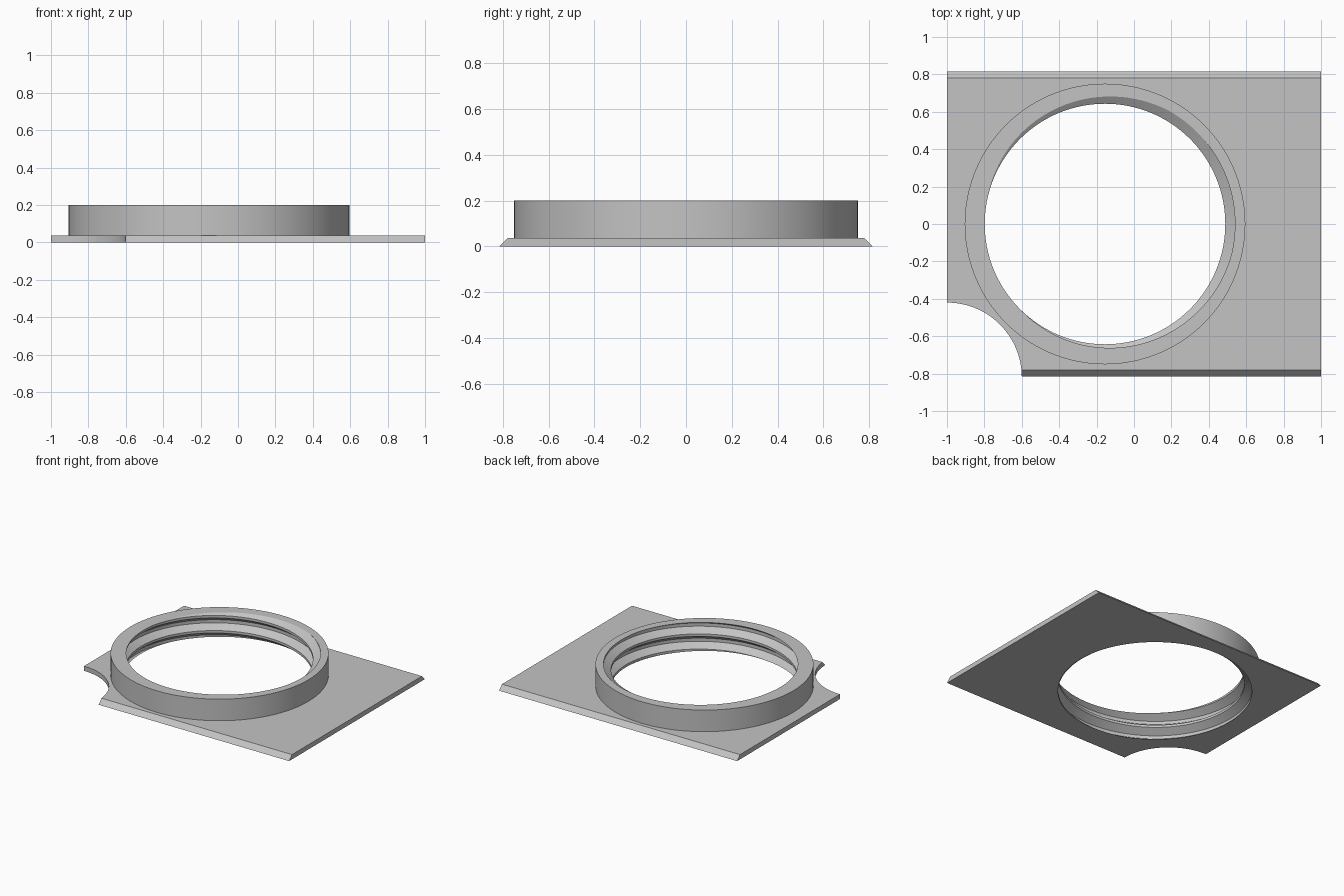
import bpy, bmesh
from math import sin, cos, pi, radians

cube = bpy.data.objects.get("Cube")
if cube:
    bpy.data.objects.remove(cube, do_unlink=True)

CENTRE_X = -0.155      # ring axis
OUTER_R = 0.75
BORE_R = 0.643
THREAD_DEPTH = 0.052
PITCH = 0.115
HEIGHT = 0.2
PLATE_T = 0.036
SEGMENTS = 160

grey = bpy.data.materials.new("plain grey")
grey.use_nodes = True
colour = (0.55, 0.55, 0.55, 1)
grey.diffuse_color = colour
grey.node_tree.nodes["Principled BSDF"].inputs["Base Color"].default_value = colour


def make_object(name, bm):
    bmesh.ops.recalc_face_normals(bm, faces=bm.faces)
    mesh = bpy.data.meshes.new(name)
    bm.to_mesh(mesh)
    bm.free()
    mesh.materials.append(grey)
    obj = bpy.data.objects.new(name, mesh)
    bpy.context.collection.objects.link(obj)
    return obj


def activate(obj):
    bpy.ops.object.select_all(action='DESELECT')
    obj.select_set(True)
    bpy.context.view_layer.objects.active = obj


def cut_round(target, x, y, radius):
    """Cut a vertical round hole through the target."""
    bm = bmesh.new()
    bmesh.ops.create_cone(bm, cap_ends=True, segments=SEGMENTS,
                          radius1=radius, radius2=radius, depth=1)
    bmesh.ops.translate(bm, verts=bm.verts, vec=(x, y, 0))
    cutter = make_object("cutter", bm)
    cutter.hide_render = True
    mod = target.modifiers.new("hole", 'BOOLEAN')
    mod.operation = 'DIFFERENCE'
    mod.solver = 'EXACT'
    mod.object = cutter
    activate(target)
    bpy.ops.object.modifier_apply(modifier=mod.name)
    bpy.data.objects.remove(cutter, do_unlink=True)


# Base plate: bevelled strip profile extruded along x, then cut
bm = bmesh.new()
profile = [(-0.815, 0), (0.815, 0), (0.78, PLATE_T), (-0.78, PLATE_T)]
face = bm.faces.new([bm.verts.new((-1, y, z)) for y, z in profile])
side = bmesh.ops.extrude_face_region(bm, geom=[face])["geom"]
bmesh.ops.translate(bm, vec=(2, 0, 0),
                    verts=[v for v in side if isinstance(v, bmesh.types.BMVert)])
plate = make_object("base_plate", bm)
cut_round(plate, CENTRE_X, 0, OUTER_R)
cut_round(plate, -1, -0.82, 0.4)      # corner notch

# Threaded ring: helical groove lines clipped to the ring height
BREAKS = (0.17, 0.47, 0.63, 0.96)     # groove end, crest start, crest end, groove start


def bore_radius(u):
    end, crest_a, crest_b, start = BREAKS
    u %= 1
    if u < end or u > start:
        groove = 1
    elif u < crest_a:
        groove = (crest_a - u) / (crest_a - end)
    elif u < crest_b:
        groove = 0
    else:
        groove = (u - crest_b) / (start - crest_b)
    return BORE_R + THREAD_DEPTH * groove


bm = bmesh.new()
columns = []
for i in range(SEGMENTS + 1):
    turn = i / SEGMENTS
    section = []
    for k in range(-1, 4):
        for b in BREAKS:
            z = HEIGHT + PITCH * (turn - b - k)
            z = min(max(z, 0), HEIGHT)
            section.append((bore_radius(turn + (HEIGHT - z) / PITCH), z))
    section += [(OUTER_R, 0), (OUTER_R, HEIGHT)]
    a = 2 * pi * turn
    columns.append([bm.verts.new((CENTRE_X + r * cos(a), r * sin(a), z))
                    for r, z in section])
for left, right in zip(columns, columns[1:]):
    for j in range(len(left)):
        n = (j + 1) % len(left)
        bm.faces.new((left[j], right[j], right[n], left[n]))
bmesh.ops.remove_doubles(bm, verts=bm.verts, dist=0.00005)
ring = make_object("threaded_ring", bm)

# Smooth curved walls, keep edges sharp
for obj in (plate, ring):
    activate(obj)
    bpy.ops.object.shade_smooth_by_angle(angle=radians(25))
